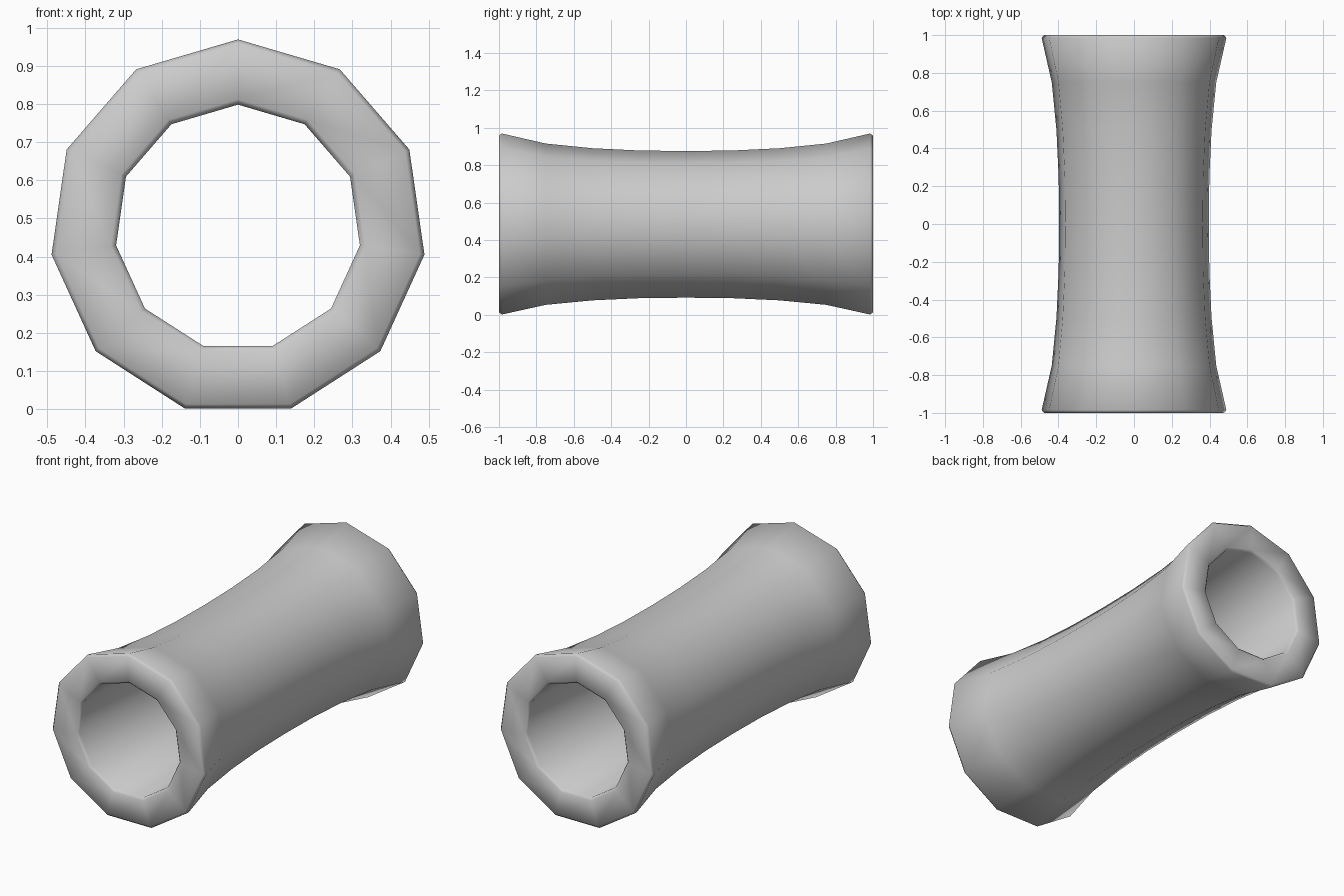
import bpy, bmesh, math

if "Cube" in bpy.data.objects:
    bpy.data.objects.remove(bpy.data.objects["Cube"])

SIDES = 11
CENTRE_Z = 0.4755

# Half profile (y, radius): waist to flared rim, rounded lip, then into the bore
outer = [(0.25, 0.403), (0.5, 0.415), (0.75, 0.44), (0.985, 0.494), (1.0, 0.482)]
bore = [(1.0, 0.337), (0.985, 0.323)]
half = outer + bore

# Closed cross-section of the tube wall, mirrored front to back
profile = [(0.0, 0.40)] + half + [(-y, r) for y, r in reversed(half)]

# Revolve the wall section around the y axis with one corner at the top
bm = bmesh.new()
rings = []
for i in range(SIDES):
    a = 2 * math.pi * i / SIDES
    rings.append([bm.verts.new((r * math.sin(a), y, CENTRE_Z + r * math.cos(a)))
                  for y, r in profile])
n = len(profile)
for i in range(SIDES):
    a, b = rings[i], rings[(i + 1) % SIDES]
    for j in range(n):
        k = (j + 1) % n
        bm.faces.new((a[j], a[k], b[k], b[j]))
bmesh.ops.recalc_face_normals(bm, faces=bm.faces)
for f in bm.faces:
    f.smooth = True

mesh = bpy.data.meshes.new("flared_tube")
bm.to_mesh(mesh)
bm.free()
tube = bpy.data.objects.new("flared_tube", mesh)
bpy.context.collection.objects.link(tube)
